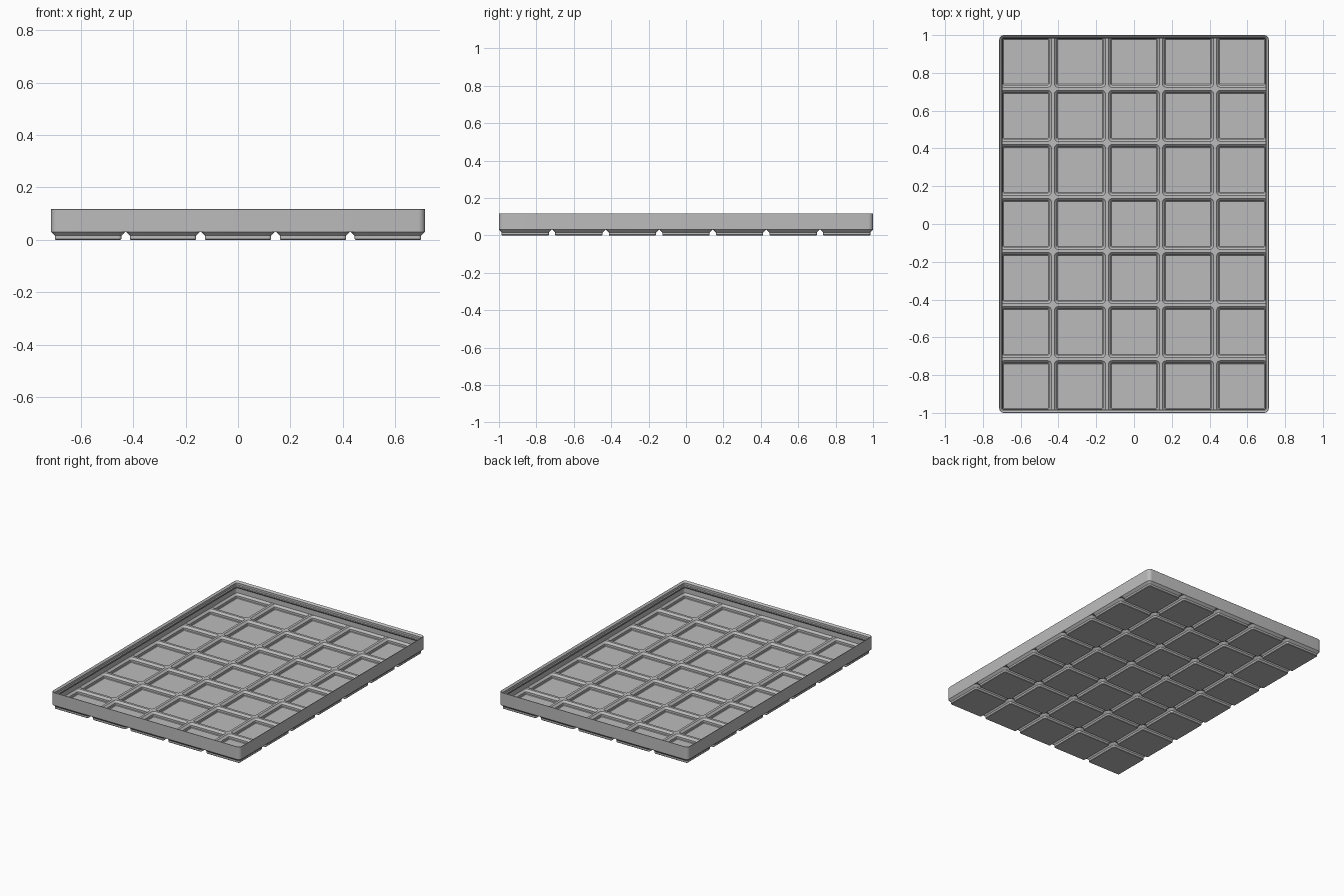
import bpy, bmesh, math

if "Cube" in bpy.data.objects:
    bpy.data.objects.remove(bpy.data.objects["Cube"])

S = 2 / 293.5            # millimetres to scene units
PITCH, NX, NY = 42.0, 5, 7
HX, HY = 104.75, 146.75  # half sizes of the tray
WALL = 0.95
SEG = 6                  # segments per rounded corner

grey = bpy.data.materials.new("grey_plastic")
grey.diffuse_color = (0.5, 0.5, 0.5, 1)
grey.use_nodes = True
grey.node_tree.nodes["Principled BSDF"].inputs["Base Color"].default_value = grey.diffuse_color


def rounded(cx, cy, hx, hy, r, z):
    """Counter-clockwise rounded rectangle as (point, corner signs)."""
    pts = []
    for k, (sx, sy) in enumerate([(1, 1), (-1, 1), (-1, -1), (1, -1)]):
        for i in range(SEG + 1):
            a = math.pi / 2 * (k + i / SEG)
            pts.append(((cx + sx * (hx - r) + r * math.cos(a),
                         cy + sy * (hy - r) + r * math.sin(a), z), (sx, sy)))
    return pts


def loft(bm, rings, flip=False, cap=False):
    """Bridge successive rings, optionally closing the first one."""
    vs = [[bm.verts.new([c * S for c in p]) for p in ring] for ring in rings]
    n = len(vs[0])

    def face(f):
        bm.faces.new(f[::-1] if flip else f)
    for a, b in zip(vs, vs[1:]):
        for i in range(n):
            j = (i + 1) % n
            face([a[i], a[j], b[j], b[i]])
    if cap:
        face(vs[0][::-1])


def finish(bm, name):
    bmesh.ops.remove_doubles(bm, verts=bm.verts, dist=1e-5)
    me = bpy.data.meshes.new(name)
    bm.to_mesh(me)
    bm.free()
    me.materials.append(grey)
    ob = bpy.data.objects.new(name, me)
    bpy.context.collection.objects.link(ob)
    bpy.ops.object.select_all(action='DESELECT')
    ob.select_set(True)
    bpy.context.view_layer.objects.active = ob
    bpy.ops.object.shade_smooth_by_angle(angle=math.radians(25))


def cell_grid(name, profile, inset, flip):
    """One rounded cup per cell, widened at its top to meet its neighbours."""
    bm = bmesh.new()
    lx, ly = HX - inset, HY - inset
    for i in range(NX):
        for j in range(NY):
            cx, cy = (i - (NX - 1) / 2) * PITCH, (j - (NY - 1) / 2) * PITCH
            rings = [rounded(cx, cy, h, h, r, z) for h, r, z in profile]
            border = []
            for p, (sx, sy) in rings[-1]:
                tx, ty = cx + sx * PITCH / 2, cy + sy * PITCH / 2
                if abs(tx) > lx and abs(ty) > ly:   # tray corner stays round
                    border.append(p)
                else:
                    border.append((max(-lx, min(lx, tx)), max(-ly, min(ly, ty)), p[2]))
            loft(bm, [[p for p, s in ring] for ring in rings] + [border], flip, True)
    finish(bm, name)


# Stepped feet and the underside between them: half size, corner radius, height
cell_grid("feet", [(18.2, 1.2, 0), (18.6, 1.6, 0.45), (18.6, 1.6, 2.3),
                   (20.75, 3.75, 4.45)], 0, False)

# Inner floor: a pocket in each foot with ridges between
cell_grid("pocketed_floor", [(17.4, 0.6, 0.8), (17.9, 1.0, 1.3), (17.9, 1.0, 3.3),
                             (19.8, 2.8, 5.2)], WALL, True)

# Side wall with the stepped stacking lip: inset from the outside, height
wall = [(0, 4.45), (0, 17.05), (0.25, 17.3), (1.9, 15.65), (1.9, 13.6), (2.6, 12.9),
        (2.6, 11.7), (WALL, 10.05), (WALL, 5.2)]
bm = bmesh.new()
loft(bm, [[p for p, s in rounded(0, 0, HX - d, HY - d, 3.75 - d, z)] for d, z in wall])
finish(bm, "side_wall_and_lip")
